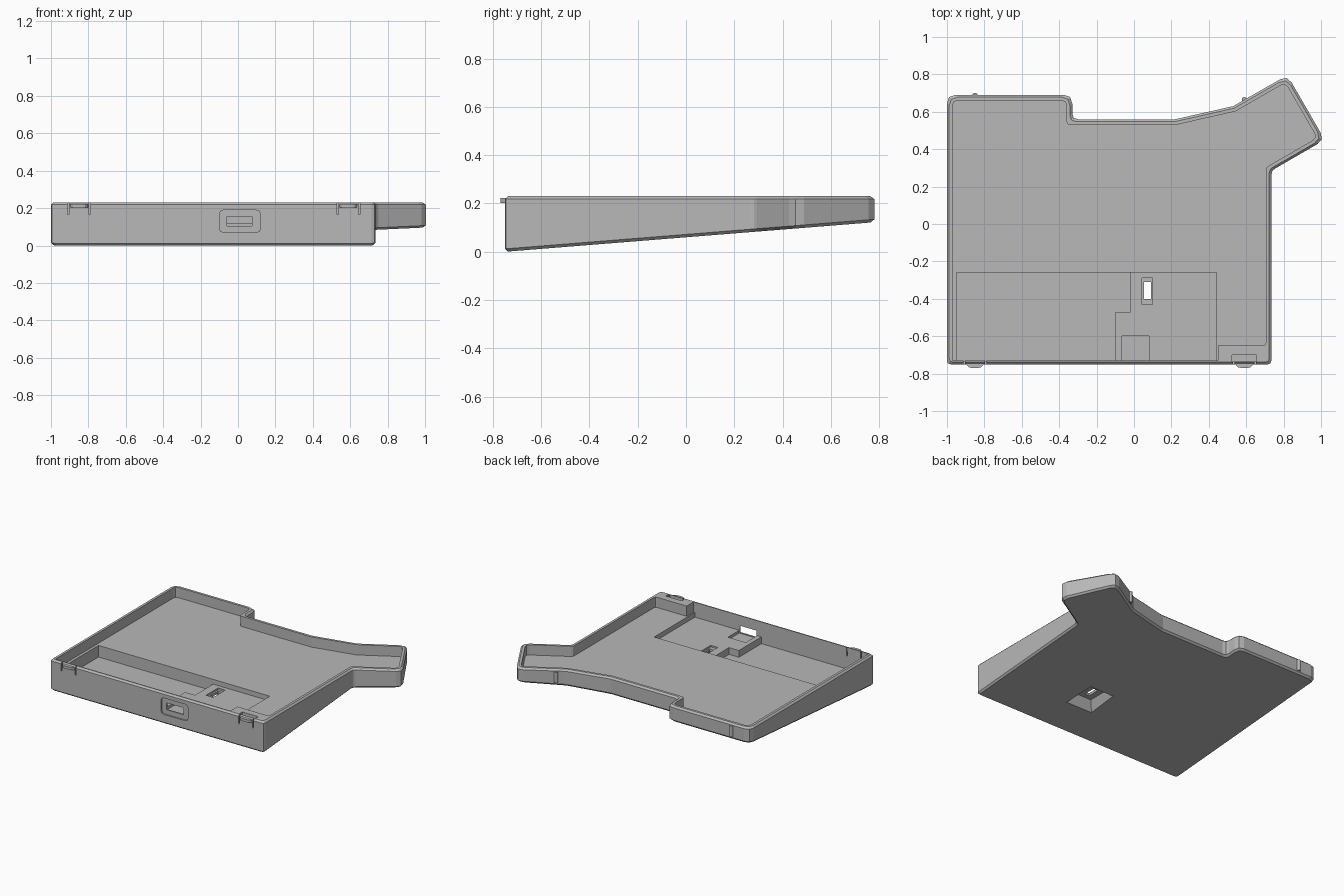
import bpy, bmesh
from mathutils import Vector, Matrix

if "Cube" in bpy.data.objects:
    bpy.data.objects.remove(bpy.data.objects["Cube"])

GREY = (0.48, 0.48, 0.48, 1)
mat = bpy.data.materials.new("plain grey plastic")
mat.use_nodes = True
mat.diffuse_color = GREY
mat.node_tree.nodes["Principled BSDF"].inputs["Base Color"].default_value = GREY

TOP, FLOOR, BATTERY_FLOOR, BOARD_FLOOR = 0.23, 0.155, 0.07, 0.12
CHAMFER = 0.012


def loft(name, rings):
    """Closed solid through rings of equal point count."""
    bm = bmesh.new()
    loops = [[bm.verts.new(p) for p in ring] for ring in rings]
    n = len(loops[0])
    for a, b in zip(loops, loops[1:]):
        for i in range(n):
            j = (i + 1) % n
            bm.faces.new((a[i], a[j], b[j], b[i]))
    bm.faces.new(loops[0][::-1])
    bm.faces.new(loops[-1])
    bmesh.ops.recalc_face_normals(bm, faces=bm.faces)
    mesh = bpy.data.meshes.new(name)
    bm.to_mesh(mesh)
    bm.free()
    mesh.materials.append(mat)
    obj = bpy.data.objects.new(name, mesh)
    bpy.context.collection.objects.link(obj)
    return obj


def prism(name, outline, z0, z1):
    return loft(name, [[(x, y, z) for x, y in outline] for z in (z0, z1)])


def rect(x0, x1, y0, y1):
    return [(x0, y0), (x1, y0), (x1, y1), (x0, y1)]


def inset(points, d):
    """Offset a counter-clockwise outline inward."""
    pts = [Vector(p) for p in points]
    result = []
    for i, p in enumerate(pts):
        a = (p - pts[i - 1]).normalized()
        b = (pts[(i + 1) % len(pts)] - p).normalized()
        na, nb = Vector((-a.y, a.x)), Vector((-b.y, b.x))
        result.append(p + (na + nb) * (d / (1 + na.dot(nb))))
    return result


def rounded(points, radii):
    """Replace each corner that has a radius by a short three-point bend."""
    pts = [Vector(p) for p in points]
    result = []
    for i, (p, r) in enumerate(zip(pts, radii)):
        if not r:
            result.append(p)
            continue
        a = p + (pts[i - 1] - p).normalized() * r
        b = p + (pts[(i + 1) % len(pts)] - p).normalized() * r
        result += [a, (a + b) / 4 + p / 2, b]
    return result


def cut(target, cutter):
    mod = target.modifiers.new("cut", "BOOLEAN")
    mod.operation, mod.solver, mod.object = "DIFFERENCE", "EXACT", cutter
    bpy.context.view_layer.objects.active = target
    bpy.ops.object.modifier_apply(modifier=mod.name)
    bpy.data.objects.remove(cutter)


def cut_box(x0, x1, y0, y1, z0, z1):
    cut(case, prism("cutter", rect(x0, x1, y0, y1), z0, z1))


# Case outline with its angled thumb wing
corners = [(-1, -.75), (.735, -.75), (.735, .285), (1.02, .45), (.82, .796),
           (.53, .63), (.22, .56), (-.33, .56), (-.33, .69), (-1, .69)]
radii = [.02, .02, .02, .045, .045, 0, 0, .03, .045, .045]


def ring(d, height):
    return [(p.x, p.y, height(p.y)) for p in rounded(inset(corners, d), radii)]


def base(y):
    return 0.08 * (y + 0.75)


# Wedge body with chamfered rim and underside
case = loft("keyboard_case", [
    ring(CHAMFER, base),
    ring(0, lambda y: base(y) + CHAMFER),
    ring(0, lambda y: TOP - CHAMFER),
    ring(CHAMFER, lambda y: TOP)])

# Main tray, leaving a solid block in the front corner
back = inset(corners, .03)[2:]
tray = [(-.97, -.73), (.45, -.73), (.45, -.65), (.705, -.65)] + back
tray_radii = [0, 0, 0, .015] + [r * .6 for r in radii[2:]]
cut(case, prism("cutter", rounded(tray, tray_radii), FLOOR, .3))

# Shallow board bay and deeper stepped battery bay
cut_box(-.95, .44, -.732, -.26, BOARD_FLOOR, .2)
battery = [(-.95, -.732), (-.1, -.732), (-.1, -.47),
           (-.02, -.47), (-.02, -.26), (-.95, -.26)]
cut(case, prism("cutter", battery, BATTERY_FLOOR, .19))

# Port: inner seat, outer recess and opening
cut_box(-.065, .08, -.731, -.6, .1, .18)
face = rounded([(-.1, .07), (.12, .07), (.12, .19), (-.1, .19)], [.025] * 4)
cut(case, loft("cutter", [[(x, y, z) for x, z in face] for y in (-.8, -.74)]))
cut_box(-.06, .075, -.8, -.7, .105, .155)

# Switch: tapered well underneath, seat above, slot through
well = [(.125, .14, -.01), (.07, .085, .09)]
cut(case, loft("cutter", [[(x, y, z) for x, y in
                           rect(.08 - w, .08 + w, -.35 - h, -.35 + h)]
                          for w, h, z in well]))
cut_box(.042, .1, -.43, -.29, .108, .2)
cut_box(.054, .09, -.4, -.31, .05, .2)

# Relief behind the clip in the solid corner
cut_box(.525, .655, -.735, -.7, .15, .3)

# Front spring clips: paired slots and a rounded catch
for side, cx in (("right", -.85), ("left", .59)):
    for edge in (-.057, .057):
        cut_box(cx + edge - .004, cx + edge + .004, -.8, -.72, .165, .3)
    catch = rounded([(cx - .05, -.745), (cx - .035, -.769),
                     (cx + .035, -.769), (cx + .05, -.745)], [0, .015, .015, 0])
    prism(side + "_front_catch", catch, .203, .222)

# Small rear locating ribs
for side, x, y in (("right", -.85, .688), ("left", .59, .665)):
    bm = bmesh.new()
    bmesh.ops.create_cone(bm, cap_ends=True, segments=12, radius1=.014,
                          radius2=.014, depth=.08,
                          matrix=Matrix.Translation((x, y, .175)))
    mesh = bpy.data.meshes.new(side + "_rear_rib")
    bm.to_mesh(mesh)
    bm.free()
    mesh.materials.append(mat)
    rib = bpy.data.objects.new(side + "_rear_rib", mesh)
    bpy.context.collection.objects.link(rib)
